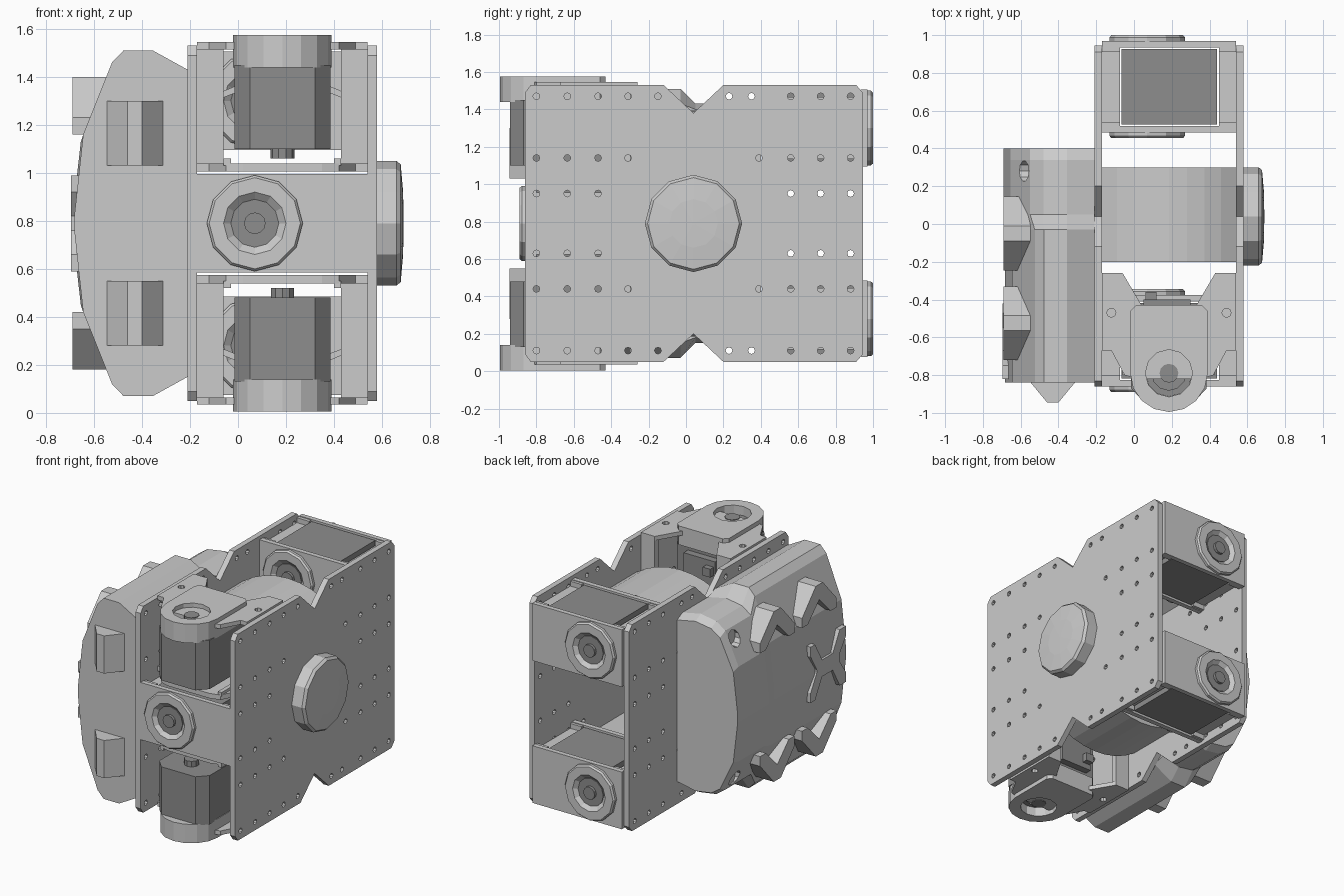
import bpy, bmesh, math
from mathutils import Vector

if "Cube" in bpy.data.objects:
    bpy.data.objects.remove(bpy.data.objects["Cube"])

ZC = 0.79          # horizontal mirror plane of the model
XC = 0.185         # middle between the two side plates

dark = bpy.data.materials.new("dark_grey")
dark.diffuse_color = (0.27, 0.27, 0.27, 1)
dark.use_nodes = True
dark.node_tree.nodes["Principled BSDF"].inputs["Base Color"].default_value = dark.diffuse_color


def finish(name, bm, mat=None):
    bmesh.ops.recalc_face_normals(bm, faces=bm.faces)
    me = bpy.data.meshes.new(name)
    bm.to_mesh(me)
    bm.free()
    ob = bpy.data.objects.new(name, me)
    bpy.context.scene.collection.objects.link(ob)
    if mat:
        me.materials.append(mat)
    return ob


def loft(name, rings, mat=None):
    bm = bmesh.new()
    vs = [[bm.verts.new(p) for p in r] for r in rings]
    n = len(vs[0])
    for a, b in zip(vs, vs[1:]):
        for i in range(n):
            bm.faces.new((a[i], a[(i + 1) % n], b[(i + 1) % n], b[i]))
    bm.faces.new(vs[0])
    bm.faces.new(vs[-1])
    return finish(name, bm, mat)


def prism(name, pts, axis, a, b, mat=None):
    put = {'x': lambda p, t: (t, p[0], p[1]),
           'y': lambda p, t: (p[0], t, p[1]),
           'z': lambda p, t: (p[0], p[1], t)}[axis]
    return loft(name, [[put(p, t) for p in pts] for t in (a, b)], mat)


def box(name, x0, x1, y0, y1, z0, z1, mat=None):
    return prism(name, [(x0, y0), (x1, y0), (x1, y1), (x0, y1)], 'z', z0, z1, mat)


def lathe(name, center, axis, profile, n=12, mat=None):
    q = Vector((0, 0, 1)).rotation_difference(Vector(axis))
    rings = []
    for r, h in profile:
        rings.append([Vector(center) + q @ Vector((r * math.cos(2 * math.pi * i / n),
                      r * math.sin(2 * math.pi * i / n), h)) for i in range(n)])
    return loft(name, rings, mat)


def cut(ob, cutter):
    m = ob.modifiers.new("cut", 'BOOLEAN')
    m.operation, m.solver, m.object = 'DIFFERENCE', 'EXACT', cutter
    bpy.context.view_layer.objects.active = ob
    bpy.ops.object.modifier_apply(modifier="cut")


def remove(ob):
    bpy.data.objects.remove(ob)


def sym(pts):
    """Mirror an upper (u, z) outline below the middle plane."""
    return pts + [(u, 2 * ZC - z) for u, z in reversed(pts)]


# Side plates with V notches and rows of screw holes
outline = sym([(-0.86, 1.49), (-0.83, 1.53), (-0.12, 1.53), (0.04, 1.38),
               (0.20, 1.53), (0.91, 1.53), (0.945, 1.49)])
rows = [(0.68, (-.80, -.635, -.47, -.31, -.15, .23, .35, .56, .72, .88)),
        (0.35, (-.80, -.635, -.47, -.31, .39, .56, .72, .88)),
        (0.16, (-.80, -.635, -.47, .56, .72, .88))]
bm = bmesh.new()
for d, ys in rows:
    for y in ys:
        for s in (1, -1):
            ends = []
            for x in (-0.3, 0.7):
                ends.append([bm.verts.new((x, y + .018 * math.cos(i * math.pi / 4),
                             ZC + s * d + .018 * math.sin(i * math.pi / 4))) for i in range(8)])
            a, b = ends
            for i in range(8):
                bm.faces.new((a[i], a[(i + 1) % 8], b[(i + 1) % 8], b[i]))
            bm.faces.new(a)
            bm.faces.new(b)
holes = finish("hole_cutter", bm)
holes.hide_render = True
for name, x in (("left_plate", -0.21), ("right_plate", 0.54)):
    cut(prism(name, outline, 'x', x, x + 0.04), holes)
remove(holes)

# Round cap on the right plate
lathe("side_cap", (0.58, 0.04, ZC), (1, 0, 0),
      [(.26, 0), (.26, .08), (.245, .098), (.13, .108), (.01, .11)])

# Curved inner covers between the plates, above and below
for s in (1, -1):
    arc = [(math.radians(54 + 72 * i / 8)) for i in range(9)]
    pts = [(XC + .605 * math.cos(t), ZC + s * .605 * math.sin(t)) for t in arc]
    pts += [(XC + .575 * math.cos(t) * 1.05, ZC + s * .575 * math.sin(t)) for t in reversed(arc)]
    prism("curved_cover", pts, 'y', -0.20, 0.30)


# Motors lying along y: two at the back, one in the front middle
def motor(name, z, y_out, d):
    h = 0.205
    yy = lambda t: y_out - d * t
    for t, out in ((0, d), (0.45, -d)):
        e = t + 0.035
        prism(name + "_plate", [(-.17, z - h), (.54, z - h), (.54, z + h), (-.17, z + h)],
              'y', yy(t), yy(e))
        face = yy(t) if out == d else yy(e)
        c = (0.07, face, z)
        lathe(name + "_ring", c, (0, out, 0),
              [(.2, 0), (.2, .018), (.19, .03), (.13, .03), (.10, .004), (.01, .004)])
        lathe(name + "_hub", c, (0, out, 0),
              [(.10, .003), (.10, .010), (.045, .010), (.045, .03), (.01, .03)], 12, dark)
    ys = sorted((yy(.043), yy(.442)))
    box(name + "_body", -.065, .44, *ys, z - .195, z + .195, dark)
    ys = sorted((yy(.03), yy(.455)))
    for x0, x1 in ((-.17, -.075), (.45, .54)):
        box(name + "_side_rail", x0, x1, *ys, z - .165, z + .165)
        for t in (.035, .43):
            e = sorted((yy(t), yy(t + .025)))
            box(name + "_rail_lip", x0, x1, *e, z - .2, z + .2)


motor("upper_back_motor", ZC + .51, 0.97, 1)
motor("lower_back_motor", ZC - .51, 0.97, 1)
motor("front_middle_motor", ZC, -0.86, -1)

# Front upright motors with rounded housings and brackets
C = (XC, -0.79)
r = 0.205
house = [(C[0] + r * math.cos(math.pi + math.pi * i / 8),
          C[1] + r * math.sin(math.pi + math.pi * i / 8)) for i in range(9)]
house += [(.39, -.46), (.36, -.43), (.01, -.43), (-.02, -.46)]
body = [(-.015, -.45), (-.015, -.87), (.05, -.94), (.32, -.94), (.385, -.87), (.385, -.45)]
half = [(-.17, -.67), (-.17, -.26), (-.06, -.26), (.04, -.43)]
low = [(.02, -.82), (-.05, -.80), (-.12, -.67)]
flip = lambda pts: [(2 * XC - x, y) for x, y in reversed(pts)]
plate = half + flip(half) + flip(low) + low
for s, tag in ((1, "upper"), (-1, "lower")):
    Z = lambda d: ZC + s * d
    hs = prism(tag + "_front_housing", house, 'z', Z(.65), Z(.785))
    bore = lathe("bore_cutter", (*C, Z(.70)), (0, 0, s), [(.125, 0), (.125, .2)])
    bore.hide_render = True
    cut(hs, bore)
    remove(bore)
    lathe(tag + "_front_hub", (*C, Z(.69)), (0, 0, s),
          [(.124, 0), (.124, .03), (.09, .03), (.09, .015), (.05, .015), (.05, .07), (.01, .07)],
          12, dark)
    prism(tag + "_front_body", body, 'z', Z(.31), Z(.66), dark)
    lathe(tag + "_shaft_end", (*C, Z(.27)), (0, 0, s), [(.05, 0), (.05, .05)], 10, dark)
    box(tag + "_connector", .05, .30, -.46, -.40, Z(.40), Z(.62), dark)
    box(tag + "_plug", .06, .12, -.41, -.36, Z(.52), Z(.58), dark)
    screw = [lathe("screw_cutter", (XC + k * .305, -.47, ZC + s * .1), (0, 0, s),
                   [(.024, 0), (.024, .9)], 8) for k in (-1, 1)]
    for a, b in ((.725, .755), (.215, .25)):
        ob = prism(tag + "_bracket_plate", plate, 'z', Z(a), Z(b))
        for c in screw:
            c.hide_render = True
            cut(ob, c)
    for c in screw:
        remove(c)
    for k in (-1, 1):
        x0, x1 = sorted((XC + k * .355, XC + k * .245))
        box(tag + "_bracket_wall", x0, x1, -.30, -.26, Z(.24), Z(.74))
        x0, x1 = sorted((XC + k * .245, XC + k * .215))
        box(tag + "_bracket_rib", x0, x1, -.80, -.40, Z(.24), Z(.27))

# Faceted armour shell on the left; narrower collar at the back
front = [(-.21, 1.43), (-.355, 1.51), (-.477, 1.51), (-.525, 1.46), (-.645, 1.16), (-.682, .82)]
back = [(-.21, 1.40), (-.355, 1.43), (-.48, 1.41), (-.55, 1.36), (-.655, 1.13), (-.69, .82)]
rings = []
for y, sec, k in ((-.84, front, 1), (-.03, front, 1), (.05, back, 1), (.34, back, 1), (.40, back, .95)):
    rings.append([(x, y, ZC + (z - ZC) * k) for x, z in sym(sec)])
shell = loft("armour_shell", rings)
for s in (1, -1):
    c = lathe("socket_cutter", (-.80, .28, ZC + s * .50), (1, 0, 0), [(.055, 0), (.055, .25)], 10)
    c.hide_render = True
    cut(shell, c)
    remove(c)

# Wedge tabs on the front of the shell
for s in (1, -1):
    prism("front_tab", [(-.555, -.83), (-.46, -.945), (-.40, -.945), (-.305, -.83)],
          'z', ZC + s * .24, ZC + s * .51)

# Claw-shaped ridges and the forked ridge on the shell side
for s in (1, -1):
    for y in (-.05, -.525):
        claw = [(-.195, .37), (-.195, .44), (-.04, .61), (.04, .61), (.195, .44), (.195, .37),
                (.13, .37), (0, .50), (-.13, .37)]
        prism("side_claw", [(y + a, ZC + s * b) for a, b in claw], 'x', -.69, -.50)
fork = [(-.42, .13), (-.42, .20), (-.47, .20), (-.55, .06), (-.67, .06), (-.75, .20),
        (-.82, .20), (-.82, .13), (-.75, .03)]
prism("side_fork", [(a, ZC + b) for a, b in fork] +
      [(a, ZC - b) for a, b in reversed(fork)] + [(-.49, ZC - .01), (-.49, ZC + .01)],
      'x', -.695, -.62)
